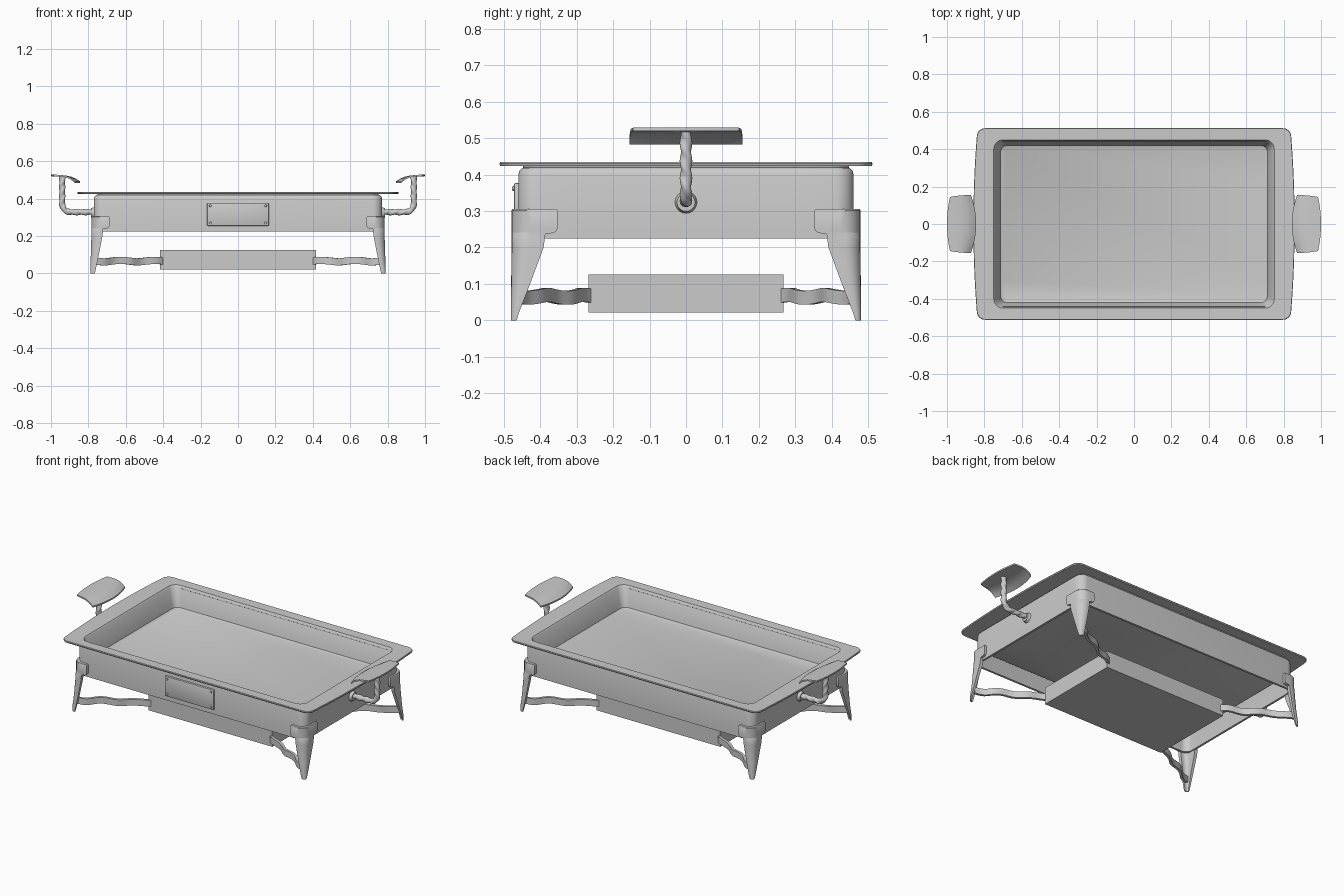
import bpy, bmesh
from math import sin, cos, pi, radians
from mathutils import Vector

if "Cube" in bpy.data.objects:
    bpy.data.objects.remove(bpy.data.objects["Cube"])


def make(name, bm):
    bmesh.ops.recalc_face_normals(bm, faces=bm.faces)
    me = bpy.data.meshes.new(name)
    bm.to_mesh(me)
    bm.free()
    ob = bpy.data.objects.new(name, me)
    bpy.context.collection.objects.link(ob)
    return ob


def loft(name, rings, loop=False):
    """Skin a list of equal-length point rings; cap the ends or close the loop."""
    bm = bmesh.new()
    vs = [[bm.verts.new(p) for p in r] for r in rings]
    pairs = list(zip(vs, vs[1:])) + ([(vs[-1], vs[0])] if loop else [])
    for a, b in pairs:
        for i in range(len(a)):
            j = (i + 1) % len(a)
            bm.faces.new((a[i], a[j], b[j], b[i]))
    if not loop:
        bm.faces.new(vs[0])
        bm.faces.new(vs[-1])
    return make(name, bm)


def rounded(hx, hy, r, z, bow=0):
    """Rounded rectangle whose short sides can bow outwards."""
    pts = []
    for k, (sx, sy) in enumerate([(1, 1), (-1, 1), (-1, -1), (1, -1)]):
        for i in range(9):
            a = (k + i / 8) * pi / 2
            pts.append((sx * (hx - r) + r * cos(a), sy * (hy - r) + r * sin(a)))
        if k in (1, 3):
            s = 1 if k == 1 else -1
            pts += [(-s * hx, s * (hy - r) * (1 - i / 5)) for i in range(1, 10)]
    return [(x + (1 if x > 0 else -1) * bow * (1 - (y / hy) ** 2), y, z) for x, y in pts]


def box(name, c, size, bevel=0):
    bm = bmesh.new()
    bmesh.ops.create_cube(bm, size=1)
    bmesh.ops.scale(bm, vec=size, verts=bm.verts)
    bmesh.ops.translate(bm, vec=c, verts=bm.verts)
    if bevel:
        bmesh.ops.bevel(bm, geom=bm.edges[:], offset=bevel, segments=2, affect='EDGES', profile=0.5)
    return make(name, bm)


def disc(name, c, r, depth, axis):
    bm = bmesh.new()
    bmesh.ops.create_cone(bm, cap_ends=True, segments=20, radius1=r, radius2=r * 0.8, depth=depth)
    q = Vector((0, 0, 1)).rotation_difference(Vector(axis))
    bmesh.ops.rotate(bm, matrix=q.to_matrix(), verts=bm.verts)
    bmesh.ops.translate(bm, vec=c, verts=bm.verts)
    return make(name, bm)


# Frame: hollow skirt, open underneath
loft("frame_skirt", [
    rounded(.770, .460, .05, .225), rounded(.770, .460, .05, .400),
    rounded(.767, .457, .05, .411), rounded(.760, .450, .045, .418),
    rounded(.752, .442, .04, .420), rounded(.752, .442, .04, .410),
    rounded(.757, .447, .04, .400), rounded(.757, .447, .04, .225)], loop=True)

# Food pan: sloped walls and a wide flat rim with bowed ends
loft("pan", [
    rounded(.705, .412, .03, .310), rounded(.713, .420, .035, .314),
    rounded(.742, .444, .045, .425), rounded(.750, .450, .05, .434),
    rounded(.835, .510, .04, .435, .022), rounded(.837, .512, .04, .430, .022),
    rounded(.835, .510, .04, .424, .022), rounded(.752, .448, .05, .424),
    rounded(.720, .425, .04, .306), rounded(.710, .415, .035, .302)])


def leg_section(z, ox, oy, wx, wy, t, sx, sy):
    """L-shaped section with a rounded outside corner."""
    r = min(.055, .8 * min(wx, wy))
    ri = max(r - t, .002)
    arc = [i / 6 * pi / 2 for i in range(7)]
    p = [(-wx, 0)] + [(-r + r * sin(a), -r + r * cos(a)) for a in arc] + [(0, -wy), (-t, -wy)]
    p += [(-t - ri + ri * cos(a), -t - ri + ri * sin(a)) for a in arc] + [(-wx, -t)]
    return [(sx * (ox + x), sy * (oy + y), z) for x, y in p]


# Legs with corner brackets, and wavy straps running to the burner box
leg_rows = [(.305, .781, .477, .091, .122, .018), (.302, .783, .479, .095, .126, .02),
            (.252, .783, .479, .095, .126, .02), (.244, .783, .479, .091, .122, .02),
            (.240, .783, .479, .083, .114, .02), (.237, .783, .479, .062, .093, .02),
            (.200, .784, .479, .059, .088, .02), (.100, .787, .480, .043, .052, .016),
            (.020, .790, .481, .029, .022, .010), (.000, .788, .480, .022, .015, .006)]
for sx in (-1, 1):
    for sy in (-1, 1):
        tag = ("left" if sx < 0 else "right") + ("_front" if sy < 0 else "_back")
        loft("leg_" + tag, [leg_section(*row, sx, sy) for row in leg_rows])
        rings = []
        for i in range(25):
            t = i / 24
            w = .005 * sin(t * 5 * pi)
            x, y = .40 + .365 * t - w, .255 + .205 * t + w
            z = .066 + .004 * sin(t * 4 * pi)
            rings.append([(sx * (x + a * .004), sy * (y - a * .007), z + b * .019)
                          for a, b in ((1, 1), (-1, 1), (-1, -1), (1, -1))])
        loft("strap_" + tag, rings)

# Burner box under the frame
box("burner_box", (0, 0, .074), (.836, .534, .104))

# Front plaque with corner rivets
box("front_plaque", (0, -.463, .316), (.33, .018, .122), .004)
for x in (-.148, .148):
    for z in (.27, .362):
        disc("plaque_rivet", (x, -.474, z), .007, .008, (0, -1, 0))

# Handle stem path (x, z, tangent angle)
path = [(.765 + .13 * i / 30, .328, 0) for i in range(30)]
path += [(.895 + .045 * sin(a), .373 - .045 * cos(a), a) for a in [i / 16 * pi / 2 for i in range(17)]]
path += [(.94, .373 + .149 * i / 36, pi / 2) for i in range(1, 37)]

for s, side in ((-1, "left"), (1, "right")):
    # Twisted rope stem
    rings, d = [], 0
    for i, (x, z, a) in enumerate(path):
        if i:
            d += ((x - path[i - 1][0]) ** 2 + (z - path[i - 1][1]) ** 2) ** .5
        ring = []
        for k in range(24):
            th = k / 24 * 2 * pi
            r = .0155 + .0018 * cos(2 * th - d * 130)
            u = r * cos(th)
            ring.append((s * (x - u * sin(a)), r * sin(th), z + u * cos(a)))
        rings.append(ring)
    loft("handle_stem_" + side, rings)
    disc("handle_flange_" + side, (s * .777, 0, .324), .031, .018, (s, 0, 0))

    # Curved grip plate, drooping towards the pan
    prof = [(0, .492), (.15, .507), (.3, .517), (.5, .524), (.75, .527), (1, .529)]
    rings = []
    for j in range(17):
        v = j / 8 - 1
        x0, x1 = .872 - .028 * (1 - v * v), .984 + .016 * (1 - v * v)
        top = [(s * (x0 + (x1 - x0) * u), v * (.155 - .010 * u * u), z) for u, z in prof]
        rings.append(top + [(x, y, z - .009) for x, y, z in reversed(top)])
    loft("handle_grip_" + side, rings)

# Smooth shading with sharp edges kept
bpy.ops.object.select_all(action='SELECT')
bpy.context.view_layer.objects.active = bpy.data.objects["pan"]
bpy.ops.object.shade_smooth_by_angle(angle=radians(35))
